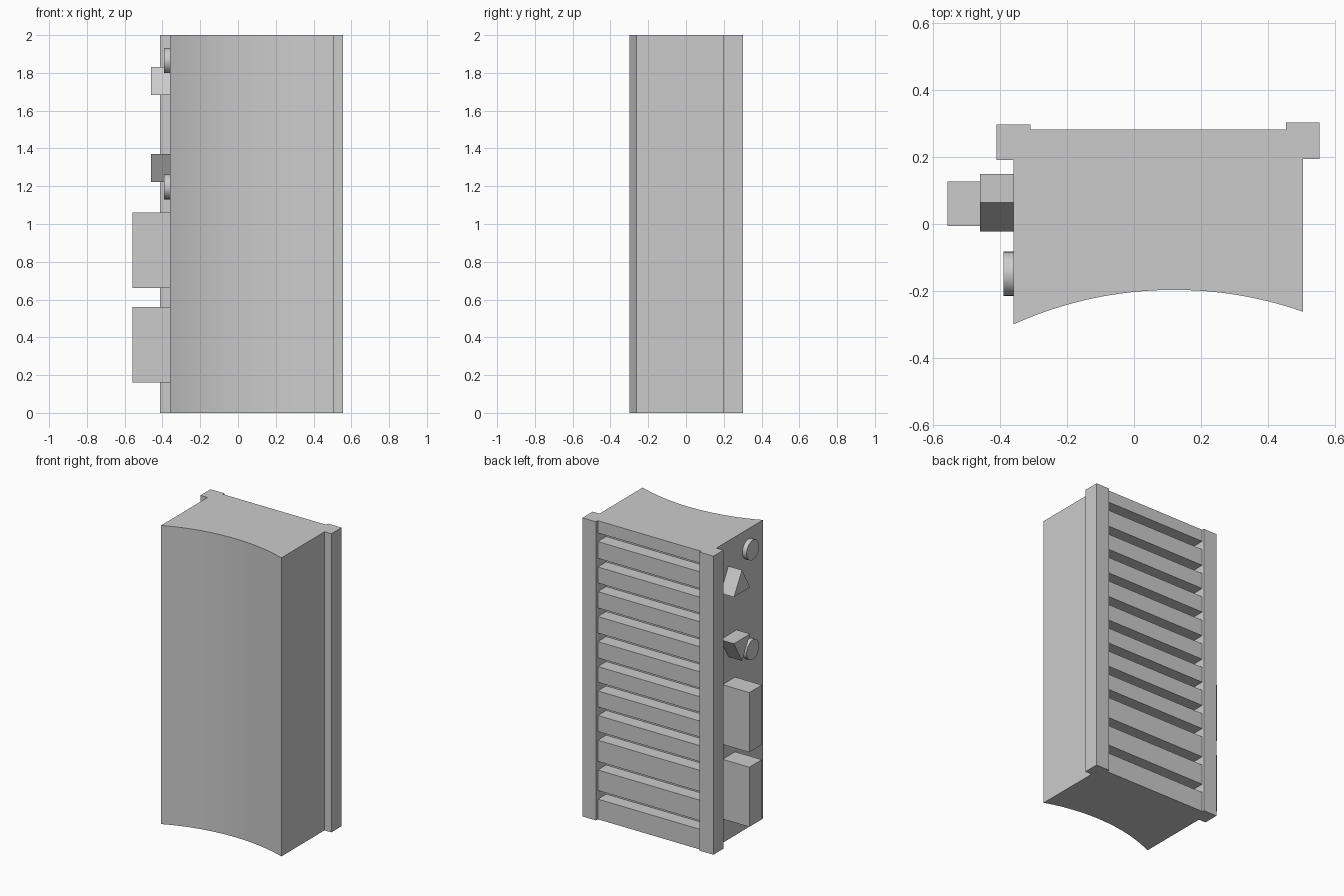
import bpy
import math

cube = bpy.data.objects.get("Cube")
if cube:
    bpy.data.objects.remove(cube, do_unlink=True)

gray = bpy.data.materials.new("plain gray")
gray.use_nodes = True
gray.diffuse_color = (0.6, 0.6, 0.6, 1)
gray.node_tree.nodes["Principled BSDF"].inputs["Base Color"].default_value = (0.6, 0.6, 0.6, 1)


def prism(name, profile, low, high, axis="z"):
    """Extrude a counter-clockwise profile: (x, y) along z, or (y, z) along x."""
    n = len(profile)
    verts = [(a, b, h) if axis == "z" else (h, a, b)
             for h in (low, high) for a, b in profile]
    faces = [tuple(reversed(range(n))), tuple(range(n, 2 * n))]
    faces += [(i, (i + 1) % n, (i + 1) % n + n, i + n) for i in range(n)]
    mesh = bpy.data.meshes.new(name)
    mesh.from_pydata(verts, [], faces)
    mesh.materials.append(gray)
    obj = bpy.data.objects.new(name, mesh)
    bpy.context.collection.objects.link(obj)
    return obj


def box(name, x0, x1, y0, y1, z0, z1):
    return prism(name, [(x0, y0), (x1, y0), (x1, y1), (x0, y1)], z0, z1)


LEFT, RIGHT, BACK = 0.505, -0.36, 0.195

# Main body with a concave front
radius, mid_x, crest_y, steps = 1.17, 0.12, -0.197, 32
front = []
for i in range(steps + 1):
    x = RIGHT + (LEFT - RIGHT) * i / steps
    front.append((x, crest_y - radius + math.sqrt(radius ** 2 - (x - mid_x) ** 2)))
body = prism("body", front + [(LEFT, BACK), (RIGHT, BACK)], 0, 2)

# Upright rails at the rear corners
box("left_rail", 0.455, 0.555, BACK, 0.303, 0, 2)
box("right_rail", -0.412, -0.31, 0.192, 0.298, 0, 2)

# Rear slats separated by narrow gaps
tops = [2, 1.86, 1.69, 1.525, 1.358, 1.19, 1.023, 0.86, 0.695, 0.53, 0.33, 0.135]
gap = 0.058
for i, top in enumerate(tops):
    bottom = tops[i + 1] + gap if i + 1 < len(tops) else 0
    box(f"rear_slat_{i + 1}", -0.31, 0.455, BACK, 0.283, bottom, top)

# Side blocks
for name, z in (("lower_block", 0.16), ("upper_block", 0.66)):
    box(name, -0.558, RIGHT, -0.006, 0.127, z, z + 0.4)

# Triangular buttons, one pointing up and one pointing down
prism("up_button", [(-0.022, 1.682), (0.15, 1.682), (0.064, 1.83)], -0.46, RIGHT, "x")
prism("down_button", [(0.15, 1.37), (-0.022, 1.37), (0.064, 1.222)], -0.46, RIGHT, "x")

# Round buttons
for name, z in (("lower_round_button", 1.197), ("upper_round_button", 1.865)):
    ring = [(-0.149 + 0.066 * math.cos(math.tau * i / 32),
             z + 0.066 * math.sin(math.tau * i / 32)) for i in range(32)]
    button = prism(name, ring, -0.391, RIGHT, "x")
    bpy.ops.object.select_all(action="DESELECT")
    button.select_set(True)
    bpy.context.view_layer.objects.active = button
    bpy.ops.object.shade_smooth_by_angle(angle=math.radians(30))
